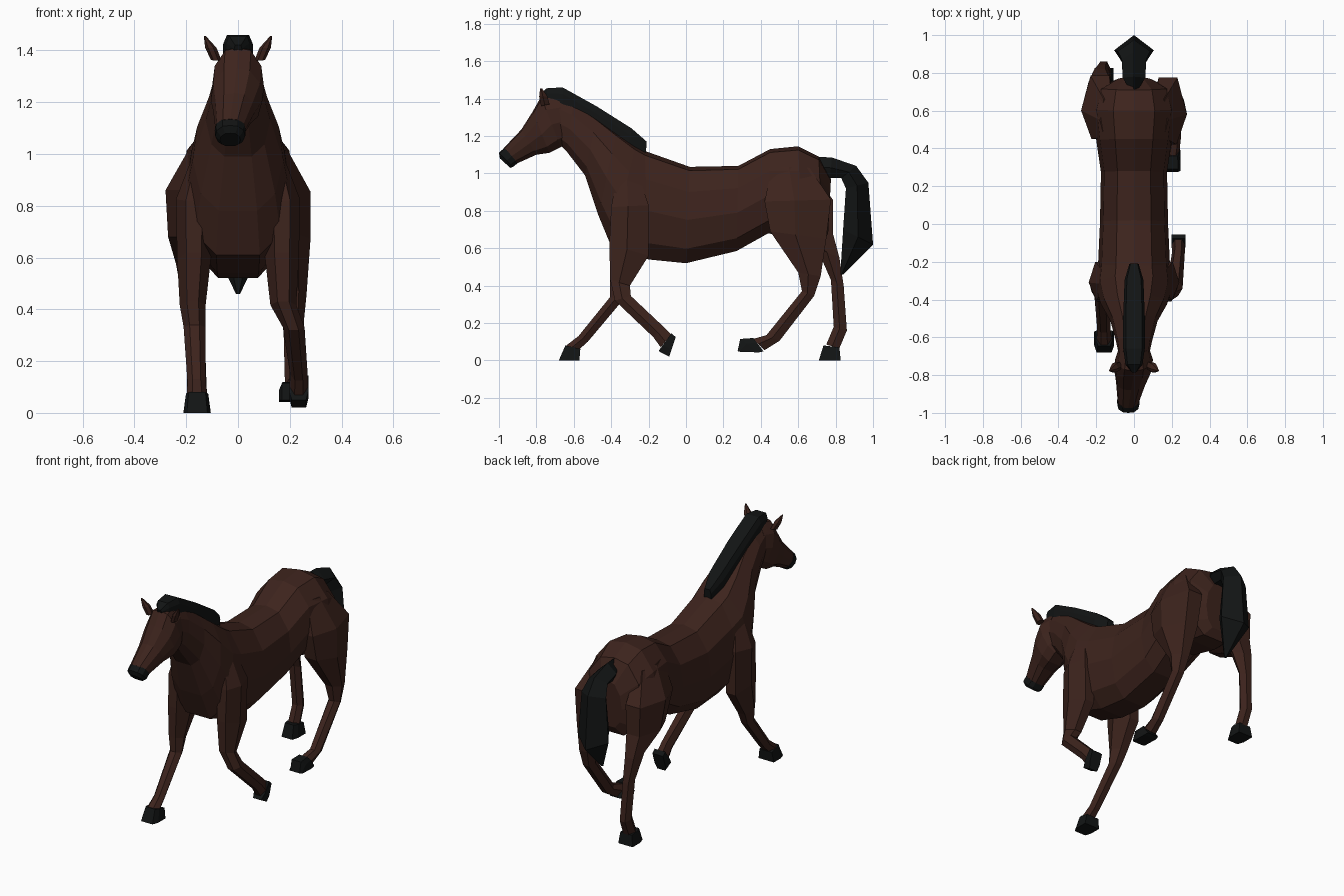
import bpy, bmesh, math


def material(name, rgb):
    m = bpy.data.materials.new(name)
    m.diffuse_color = (*rgb, 1)
    return m


COAT = material("brown_coat", (0.046, 0.017, 0.012))
DARK = material("black_hair", (0.006, 0.007, 0.007))

# Cross-sections: (x factor, position from first edge point 0 to second 1)
HALF = [(0.5, 0.04), (0.9, 0.26), (1, 0.55), (0.82, 0.85), (0.42, 1)]
BARREL = [(0, 0)] + HALF + [(-x, t) for x, t in reversed(HALF)]
LIMB = [(0.45, 0), (1, 0.45), (0.5, 1), (-0.5, 1), (-1, 0.45), (-0.45, 0)]
RIDGE = [(0, 0), (1, 0.5), (0.5, 1), (-0.5, 1), (-1, 0.5)]
BLOCK = [(0.75, 0), (1, 0.35), (1, 1), (-1, 1), (-1, 0.35), (-0.75, 0)]


def loft(name, section, rings, mat):
    """Each ring: y, z of first edge, y, z of second edge, x centre, half width."""
    bm = bmesh.new()
    loops = [[bm.verts.new((xc + fx * w, y1 + (y2 - y1) * t, z1 + (z2 - z1) * t))
              for fx, t in section] for y1, z1, y2, z2, xc, w in rings]
    n = len(section)
    for a, b in zip(loops, loops[1:]):
        for i in range(n):
            j = (i + 1) % n
            bm.faces.new((a[i], a[j], b[j], b[i]))
    bm.faces.new(loops[0])
    bm.faces.new(loops[-1][::-1])
    bmesh.ops.recalc_face_normals(bm, faces=bm.faces)
    me = bpy.data.meshes.new(name)
    bm.to_mesh(me)
    bm.free()
    me.materials.append(mat)
    ob = bpy.data.objects.new(name, me)
    bpy.context.collection.objects.link(ob)
    return ob


# Rump, barrel, chest, neck
loft("body", BARREL, [
    (0.775, 0.97, 0.76, 0.68, 0, 0.09),
    (0.71, 1.09, 0.73, 0.63, 0, 0.19),
    (0.60, 1.145, 0.62, 0.64, 0, 0.22),
    (0.45, 1.13, 0.44, 0.68, 0, 0.20),
    (0.28, 1.04, 0.27, 0.585, 0, 0.175),
    (0.02, 1.035, 0.00, 0.52, 0, 0.18),
    (-0.22, 1.12, -0.20, 0.54, 0, 0.19),
    (-0.27, 1.15, -0.40, 0.61, 0, 0.20),
    (-0.37, 1.22, -0.47, 0.78, 0, 0.175),
    (-0.48, 1.30, -0.54, 0.99, 0, 0.125),
    (-0.60, 1.38, -0.64, 1.12, 0, 0.095),
    (-0.72, 1.43, -0.67, 1.15, 0, 0.08),
], COAT)

# Head, turned slightly to one side
loft("head", BARREL, [
    (-0.68, 1.42, -0.64, 1.16, 0, 0.08),
    (-0.775, 1.41, -0.67, 1.14, 0, 0.10),
    (-0.82, 1.33, -0.73, 1.11, -0.005, 0.10),
    (-0.88, 1.235, -0.80, 1.10, -0.015, 0.08),
    (-0.975, 1.135, -0.90, 1.055, -0.03, 0.057),
], COAT)
loft("muzzle", BARREL, [
    (-0.97, 1.138, -0.90, 1.055, -0.03, 0.06),
    (-1.0, 1.11, -0.925, 1.035, -0.03, 0.058),
    (-0.995, 1.08, -0.94, 1.03, -0.03, 0.04),
], DARK)

# Ears
for s, side in ((-1, "left"), (1, "right")):
    loft(side + "_ear", LIMB, [
        (-0.775, 1.36, -0.73, 1.37, s * 0.085, 0.02),
        (-0.785, 1.41, -0.74, 1.41, s * 0.105, 0.022),
        (-0.78, 1.455, -0.77, 1.455, s * 0.128, 0.004),
    ], COAT)

# Mane along the crest
loft("mane", BLOCK, [
    (-0.21, 1.17, -0.215, 1.10, 0, 0.025),
    (-0.29, 1.24, -0.31, 1.14, 0, 0.05),
    (-0.48, 1.36, -0.50, 1.26, 0, 0.057),
    (-0.66, 1.46, -0.66, 1.36, 0, 0.057),
    (-0.745, 1.455, -0.74, 1.38, 0, 0.045),
    (-0.785, 1.42, -0.77, 1.38, 0, 0.015),
], DARK)

# Tail
loft("tail", RIDGE, [
    (0.68, 1.09, 0.70, 0.98, 0, 0.01),
    (0.78, 1.085, 0.77, 0.975, 0, 0.06),
    (0.91, 1.04, 0.83, 0.975, 0, 0.065),
    (0.975, 0.95, 0.855, 0.92, 0, 0.085),
    (1.0, 0.62, 0.84, 0.70, 0, 0.105),
    (0.84, 0.46, 0.825, 0.46, 0, 0.008),
], DARK)


def leg(name, s, rings, hoof):
    flip = lambda rs: [(*r[:4], s * r[4], r[5]) for r in rs]
    loft(name, LIMB, flip(rings), COAT)
    loft(name + "_hoof", BLOCK, flip(hoof), DARK)


# Front legs share shoulder and forearm
SHOULDER = [
    (-0.37, 0.98, -0.25, 0.98, 0.15, 0.03),
    (-0.40, 0.82, -0.20, 0.83, 0.17, 0.07),
    (-0.41, 0.62, -0.20, 0.56, 0.17, 0.065),
    (-0.405, 0.43, -0.30, 0.40, 0.175, 0.05),
]
leg("left_front_leg", -1, SHOULDER + [
    (-0.405, 0.34, -0.34, 0.32, 0.168, 0.042),
    (-0.575, 0.13, -0.525, 0.10, 0.16, 0.035),
    (-0.64, 0.08, -0.57, 0.06, 0.158, 0.04),
], [
    (-0.645, 0.08, -0.565, 0.062, 0.158, 0.043),
    (-0.68, 0.0, -0.57, 0.0, 0.158, 0.053),
])
leg("right_front_leg", 1, SHOULDER + [
    (-0.38, 0.32, -0.295, 0.345, 0.215, 0.042),
    (-0.175, 0.125, -0.12, 0.18, 0.235, 0.034),
    (-0.135, 0.07, -0.08, 0.14, 0.235, 0.036),
], [
    (-0.147, 0.05, -0.078, 0.145, 0.235, 0.037),
    (-0.09, 0.02, -0.055, 0.125, 0.235, 0.037),
])

# Hind legs
leg("left_hind_leg", -1, [
    (0.46, 1.04, 0.66, 1.03, 0.14, 0.04),
    (0.45, 0.86, 0.785, 0.86, 0.18, 0.10),
    (0.52, 0.68, 0.785, 0.68, 0.18, 0.09),
    (0.70, 0.60, 0.82, 0.55, 0.18, 0.06),
    (0.775, 0.43, 0.843, 0.40, 0.17, 0.04),
    (0.79, 0.18, 0.86, 0.16, 0.16, 0.036),
    (0.75, 0.085, 0.82, 0.065, 0.158, 0.038),
], [
    (0.735, 0.08, 0.82, 0.07, 0.158, 0.04),
    (0.71, 0.0, 0.827, 0.0, 0.158, 0.05),
])
leg("right_hind_leg", 1, [
    (0.46, 1.04, 0.66, 1.03, 0.14, 0.04),
    (0.42, 0.85, 0.775, 0.86, 0.18, 0.10),
    (0.45, 0.69, 0.75, 0.65, 0.19, 0.09),
    (0.60, 0.47, 0.72, 0.45, 0.21, 0.055),
    (0.62, 0.37, 0.685, 0.345, 0.215, 0.04),
    (0.43, 0.135, 0.50, 0.105, 0.215, 0.034),
    (0.36, 0.115, 0.42, 0.055, 0.205, 0.036),
], [
    (0.36, 0.12, 0.415, 0.048, 0.202, 0.038),
    (0.29, 0.115, 0.39, 0.043, 0.202, 0.043),
    (0.276, 0.05, 0.29, 0.046, 0.202, 0.043),
])
